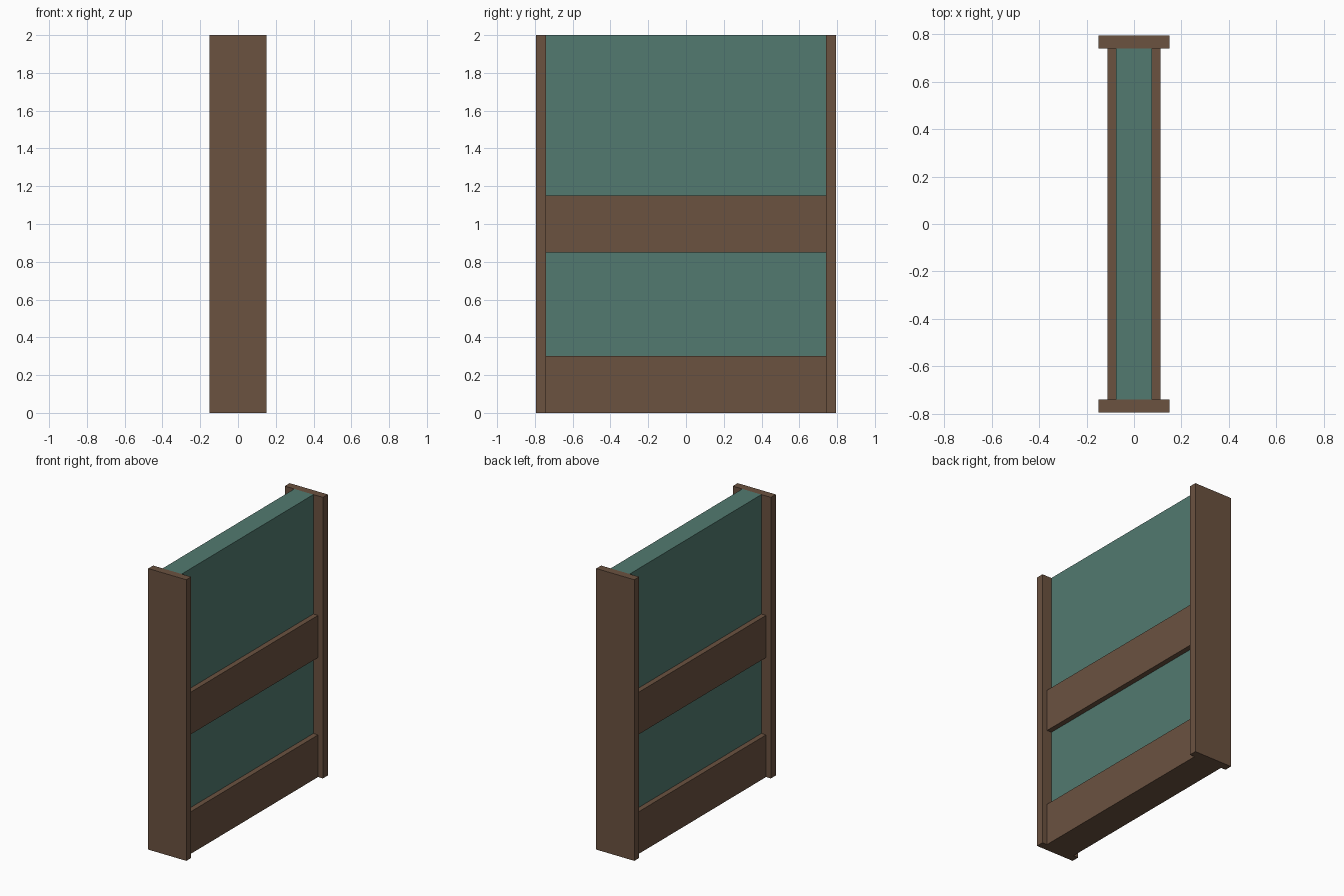
import bpy

cube = bpy.data.objects.get("Cube")
if cube:
    bpy.data.objects.remove(cube, do_unlink=True)


def material(name, colour):
    m = bpy.data.materials.new(name)
    m.use_nodes = True
    m.diffuse_color = colour
    m.node_tree.nodes["Principled BSDF"].inputs["Base Color"].default_value = colour
    return m


def box(name, size, centre, mat):
    bpy.ops.mesh.primitive_cube_add(size=1, location=centre)
    ob = bpy.context.object
    ob.name = name
    ob.scale = size
    bpy.ops.object.transform_apply(location=False, rotation=False, scale=True)
    ob.data.materials.append(mat)
    return ob


wood = material("brown wood", (0.147, 0.084, 0.051, 1))
teal = material("muted teal", (0.084, 0.195, 0.162, 1))

HEIGHT = 2.0
HALF_LENGTH = 0.795
POST = 0.055
SPAN = 2 * (HALF_LENGTH - POST)

# End posts
for name, side in (("front_post", -1), ("back_post", 1)):
    box(name, (0.3, POST, HEIGHT), (0, side * (HALF_LENGTH - POST / 2), HEIGHT / 2), wood)

# Horizontal rails
for name, z in (("bottom_rail", 0.15), ("middle_rail", 1.0)):
    box(name, (0.224, SPAN, 0.3), (0, 0, z), wood)

# Wall panels between and above the rails
for name, low, high in (("lower_panel", 0.3, 0.85), ("upper_panel", 1.15, HEIGHT)):
    box(name, (0.15, SPAN, high - low), (0, 0, (low + high) / 2), teal)
